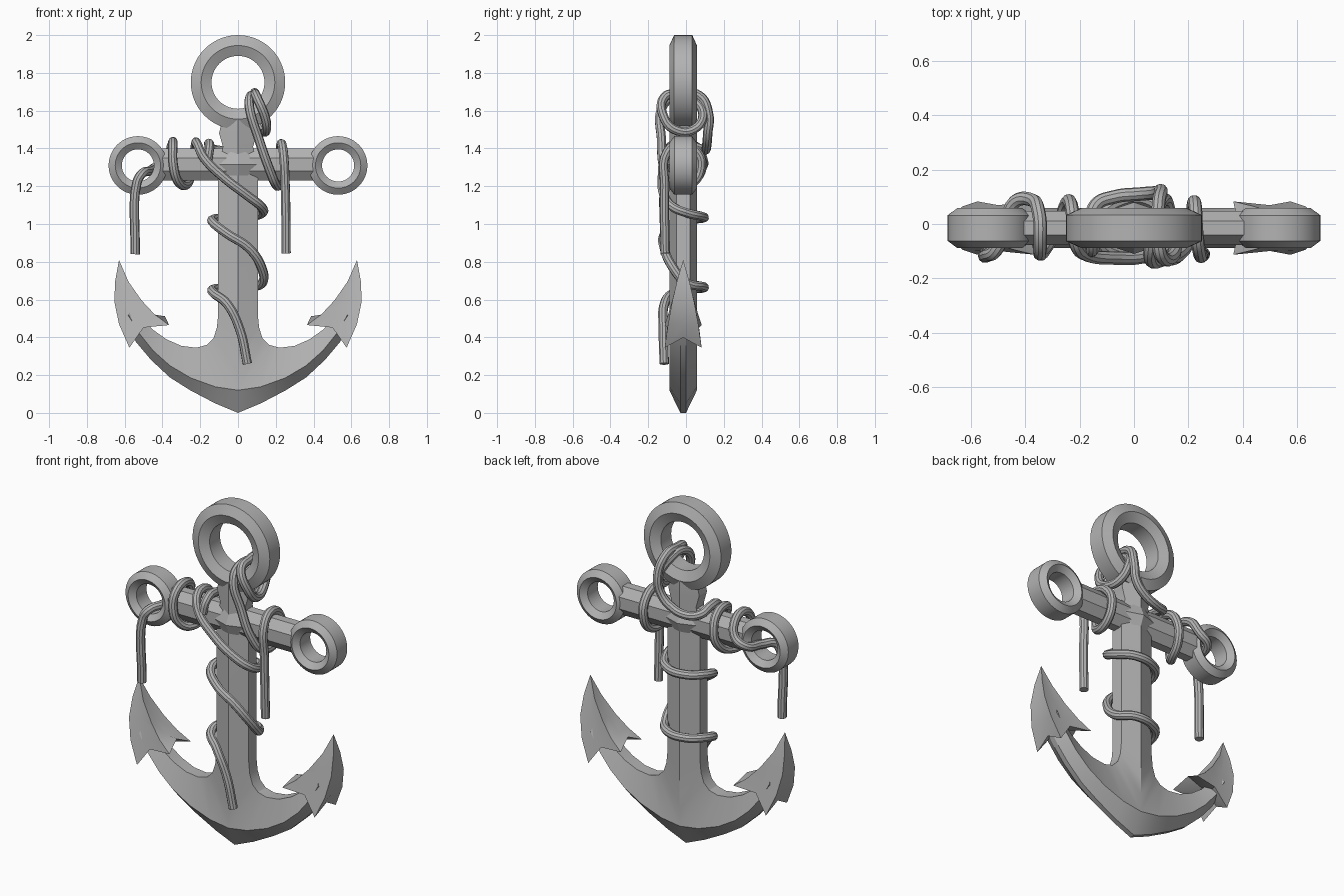
import bpy
import bmesh
import math
from mathutils import Matrix, Vector

MID_Y = -0.015   # middle plane of the iron parts
DEPTH = 0.073    # half thickness of the iron parts

default_cube = bpy.data.objects.get("Cube")
if default_cube:
    bpy.data.objects.remove(default_cube, do_unlink=True)

iron = bpy.data.materials.new("plain grey")
iron.use_nodes = True
grey = (0.45, 0.45, 0.45, 1)
iron.diffuse_color = grey
iron.node_tree.nodes["Principled BSDF"].inputs["Base Color"].default_value = grey


def finish(obj):
    """Link an object, colour it and smooth its shallow edges."""
    bpy.context.scene.collection.objects.link(obj)
    obj.data.materials.append(iron)
    bpy.ops.object.select_all(action="DESELECT")
    obj.select_set(True)
    bpy.context.view_layer.objects.active = obj
    if obj.type == "CURVE":
        bpy.ops.object.convert(target="MESH")
    bpy.ops.object.shade_smooth_by_angle(angle=math.radians(28))


def mesh_object(name, bm, location):
    bmesh.ops.remove_doubles(bm, verts=bm.verts, dist=0.0005)
    bmesh.ops.recalc_face_normals(bm, faces=bm.faces)
    mesh = bpy.data.meshes.new(name)
    bm.to_mesh(mesh)
    bm.free()
    obj = bpy.data.objects.new(name, mesh)
    obj.location = location
    finish(obj)


def bridge(bm, row_a, row_b, closed=False):
    """Skin two rows of vertices with quads."""
    count = len(row_a)
    for i in range(count if closed else count - 1):
        j = (i + 1) % count
        bm.faces.new((row_a[i], row_a[j], row_b[j], row_b[i]))


def ring(name, x, z, outer, crest, inner, edge, steps=56):
    """Bevelled ring, its profile turned about the y axis."""
    bm = bmesh.new()
    profile = [(outer, -edge), (crest, -DEPTH), (inner, -edge),
               (inner, edge), (crest, DEPTH), (outer, edge)]
    rows = []
    for s in range(steps):
        a = math.tau * s / steps
        rows.append([bm.verts.new((r * math.cos(a), y, r * math.sin(a)))
                     for r, y in profile])
    for s in range(steps):
        bridge(bm, rows[s], rows[(s + 1) % steps], closed=True)
    mesh_object(name, bm, (x, MID_Y, z))


ring("top_ring", 0, 1.75, 0.25, 0.195, 0.14, 0.048)
ring("left_stock_ring", 0.53, 1.31, 0.155, 0.12, 0.085, 0.047)
ring("right_stock_ring", -0.53, 1.31, 0.155, 0.12, 0.085, 0.047)


# Shank and arms: each station is outline, crest and keel as (x, z)
stations = [
    ((0.085, 1.55), (0, 1.56), None),
    ((0.10, 1.48), (0, 1.48), None),
    ((0.08, 1.41), (0, 1.41), None),
    ((0.105, 1.24), (0, 1.24), None),
    ((0.105, 0.52), (0, 0.42), None),
    ((0.112, 0.45), (0, 0.32), None),
    ((0.13, 0.395), (0, 0.22), None),
    ((0.165, 0.36), (0, 0.12), (0, 0)),
    ((0.22, 0.345), (0.12, 0.138), (0.12, 0.05)),
    ((0.30, 0.355), (0.25, 0.185), (0.25, 0.118)),
    ((0.38, 0.39), (0.36, 0.25), (0.36, 0.187)),
    ((0.45, 0.44), (0.45, 0.33), (0.46, 0.28)),
    ((0.51, 0.50), (0.53, 0.43), (0.54, 0.375)),
    ((0.56, 0.57), (0.58, 0.52), (0.60, 0.48)),
]
bm = bmesh.new()
for sx in (-1, 1):
    for sy in (-1, 1):
        previous = None
        for outline, crest, keel in stations:
            points = [(outline, 0), (outline, 0.036), (crest, DEPTH)]
            if keel:
                points += [(keel, 0.015), (keel, 0)]
            row = [bm.verts.new((sx * p[0], sy * y, p[1])) for p, y in points]
            if previous:
                bridge(bm, previous, row[:len(previous)])
            previous = row
bmesh.ops.remove_doubles(bm, verts=bm.verts, dist=0.0005)
bmesh.ops.holes_fill(bm, edges=bm.edges, sides=0)
mesh_object("shank_and_arms", bm, (0, MID_Y, 0))

# Crossbar
bm = bmesh.new()
bmesh.ops.create_cone(bm, cap_ends=True, segments=8, radius1=1, radius2=1, depth=0.84)
turn = Matrix.Rotation(math.pi / 2, 4, "Y") @ Matrix.Rotation(math.pi / 8, 4, "Z")
bm.transform(Matrix.Diagonal((1, 0.067, 0.091, 1)) @ turn)
mesh_object("crossbar", bm, (0, MID_Y, 1.315))

# Pointed boss on both sides of the crossing
for name, side in (("front_boss", -1), ("back_boss", 1)):
    bm = bmesh.new()
    bmesh.ops.create_cone(bm, cap_ends=True, segments=4, radius1=1, radius2=0, depth=0.04)
    bm.transform(Matrix.Diagonal((0.12, 1, 0.1, 1))
                 @ Matrix.Rotation(-side * math.pi / 2, 4, "X"))
    mesh_object(name, bm, (0, MID_Y + side * 0.075, 1.315))


# Flukes: barbed base lofted along two curved edges to a point
outer_edge = [(0.575, 0.345), (0.63, 0.47), (0.655, 0.59), (0.65, 0.70)]
inner_edge = [(0.365, 0.465), (0.44, 0.52), (0.51, 0.595), (0.58, 0.695)]
half_depth = [0.098, 0.08, 0.058, 0.032]


def fluke(name, side):
    bm = bmesh.new()
    previous = base = None
    for k, (o, i, h) in enumerate(zip(outer_edge, inner_edge, half_depth)):
        out, inn = Vector((o[0], 0, o[1])), Vector((i[0], 0, i[1]))
        centre = (out + inn) / 2
        deep = Vector((0, h, 0))
        # the base is notched between its four barbs
        notch = Vector((0.03, 0, 0.047)) if k == 0 else Vector()
        lift = Vector((0.015, 0, 0.05)) if k == 0 else Vector()
        dent = 0.86
        loop = [out - deep, out.lerp(centre, 0.06) + lift, out + deep,
                centre + deep * dent + notch,
                inn + deep, inn.lerp(centre, 0.06) + lift, inn - deep,
                centre - deep * dent + notch]
        row = [bm.verts.new((side * p.x, p.y, p.z)) for p in loop]
        if previous:
            bridge(bm, previous, row, closed=True)
        else:
            base = row
        previous = row
    tip = bm.verts.new((side * 0.63, 0, 0.81))
    heart = bm.verts.new((side * 0.52, 0, 0.46))
    for i in range(8):
        j = (i + 1) % 8
        bm.faces.new((previous[i], previous[j], tip))
        bm.faces.new((base[j], base[i], heart))
    mesh_object(name, bm, (0, MID_Y, 0))


fluke("left_fluke", 1)
fluke("right_fluke", -1)


def rope(name, points):
    curve = bpy.data.curves.new(name, "CURVE")
    curve.dimensions = "3D"
    curve.bevel_depth = 0.025
    curve.bevel_resolution = 3
    curve.resolution_u = 6
    curve.use_fill_caps = True
    spline = curve.splines.new("BEZIER")
    spline.bezier_points.add(len(points) - 1)
    for knot, point in zip(spline.bezier_points, points):
        knot.co = point
        knot.handle_left_type = knot.handle_right_type = "AUTO"
    finish(bpy.data.objects.new(name, curve))


# Long rope: hangs from one ring, wraps the crossbar, spirals down the shank
long_path = [
    (-.545, -.11, .84), (-.535, -.113, 1.22), (-.51, -.1, 1.265), (-.47, -.02, 1.28),
    (-.44, .08, 1.3), (-.38, .09, 1.34), (-.35, .04, 1.42), (-.345, -.07, 1.42),
    (-.345, -.11, 1.33), (-.32, -.08, 1.23), (-.28, -.015, 1.205), (-.25, .07, 1.26),
    (-.235, .08, 1.35), (-.225, .03, 1.42), (-.215, -.07, 1.42), (-.18, -.11, 1.35),
    (-.08, -.125, 1.25), (.05, -.115, 1.15), (.125, -.07, 1.09)]
shank_turn = [(.13, 0, 0), (.06, .085, -.02), (-.06, .08, -.03),
              (-.13, .01, -.035), (-.13, -.065, -.055), (-.06, -.113, -.11)]
for height, leaving in ((1.06, [(.06, -.115, .87), (.125, -.07, .77)]),
                        (.69, [(.01, -.12, .44), (.05, -.115, .26)])):
    long_path += [(x, y, height + dz) for x, y, dz in shank_turn] + leaving
rope("long_rope", long_path)

# Short rope: hangs from the crossbar, loops twice through the top ring
rope("short_rope", [
    (.255, -.11, .845), (.25, -.113, 1.2), (.24, -.1, 1.38), (.23, -.03, 1.425),
    (.225, .06, 1.38), (.22, .08, 1.3), (.215, .03, 1.215), (.2, -.06, 1.21),
    (.17, -.11, 1.28), (.11, -.13, 1.45), (.06, -.125, 1.62), (.065, -.06, 1.675),
    (.08, .03, 1.66), (.11, .09, 1.58), (.13, .04, 1.5), (.15, -.06, 1.5),
    (.145, -.115, 1.56), (.1, -.115, 1.67), (.09, -.04, 1.69), (.09, .07, 1.68),
    (.1, .12, 1.58), (.08, .115, 1.48), (.02, .11, 1.42), (-.07, .1, 1.39),
    (-.14, .07, 1.4), (-.155, 0, 1.425), (-.15, -.08, 1.41), (-.16, -.1, 1.34)])
